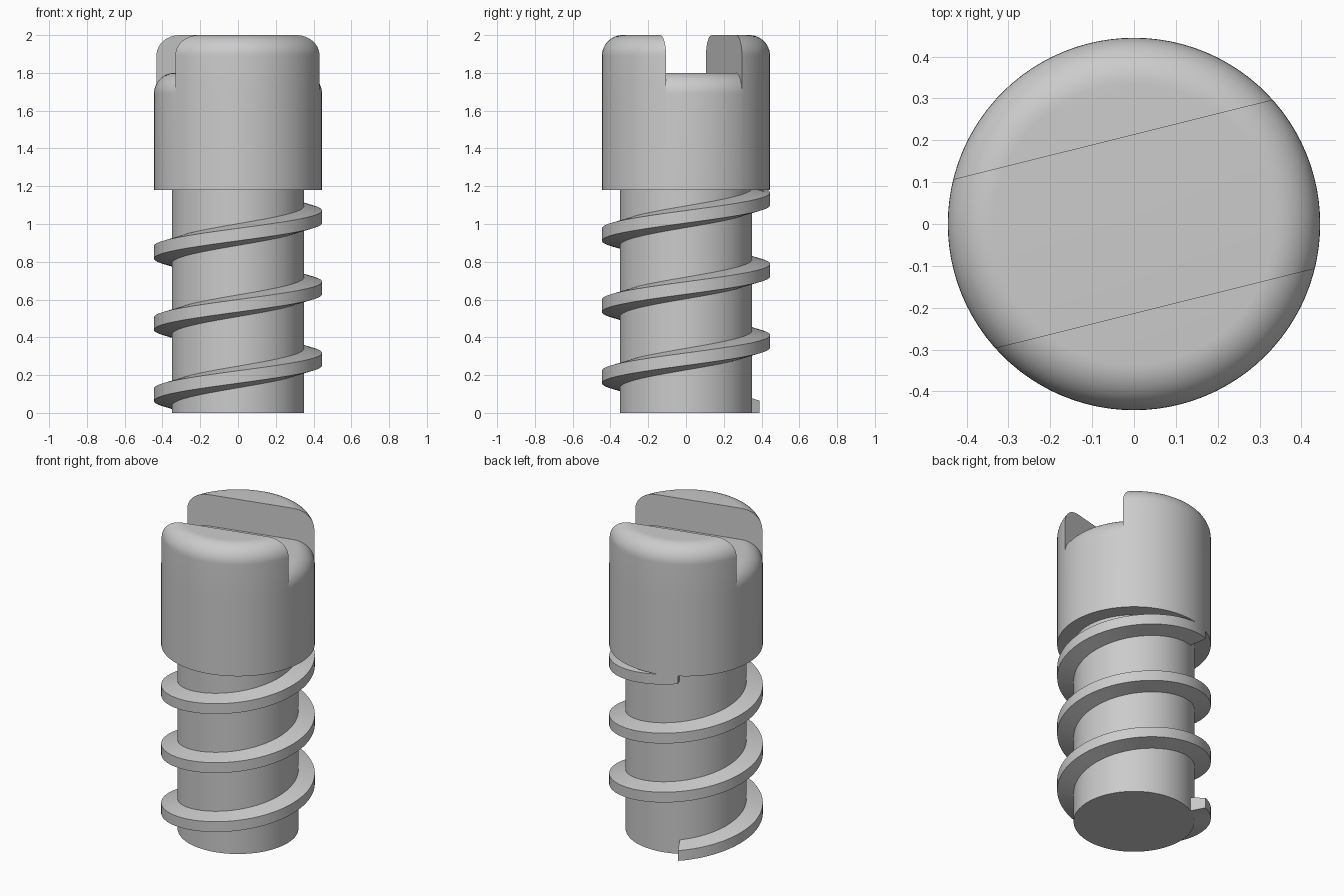
import bpy, bmesh, math
from mathutils import Vector

if "Cube" in bpy.data.objects:
    bpy.data.objects.remove(bpy.data.objects["Cube"])

SEG = 96
SHANK_R, HEAD_R, FILLET = 0.35, 0.445, 0.11
HEAD_Z, SLOT_Z, TOP_Z = 1.18, 1.8, 2.0
SPLIT_Z = SLOT_Z - FILLET
SLOT_HALF, SLOT_ANGLE = 0.207, math.radians(14)

grey = bpy.data.materials.new("plain grey")
grey.use_nodes = True
grey.diffuse_color = (0.6, 0.6, 0.6, 1)
grey.node_tree.nodes["Principled BSDF"].inputs["Base Color"].default_value = (0.6, 0.6, 0.6, 1)


def finish(name, bm):
    bmesh.ops.recalc_face_normals(bm, faces=bm.faces)
    mesh = bpy.data.meshes.new(name)
    bm.to_mesh(mesh)
    bm.free()
    mesh.materials.append(grey)
    obj = bpy.data.objects.new(name, mesh)
    bpy.context.collection.objects.link(obj)
    bpy.ops.object.select_all(action="DESELECT")
    obj.select_set(True)
    bpy.context.view_layer.objects.active = obj
    bpy.ops.object.shade_smooth_by_angle(angle=math.radians(30))
    return obj


def revolve(bm, profile, cap_start=False, cap_end=False):
    """Turn a (radius, z) profile around the z axis; return its geometry."""
    rings = [[bm.verts.new((r * math.cos(2 * math.pi * i / SEG),
                            r * math.sin(2 * math.pi * i / SEG), z))
              for i in range(SEG)] for r, z in profile]
    faces = []
    for a, b in zip(rings, rings[1:]):
        for i in range(SEG):
            j = (i + 1) % SEG
            faces.append(bm.faces.new((a[i], a[j], b[j], b[i])))
    if cap_start:
        faces.append(bm.faces.new(rings[0][::-1]))
    if cap_end:
        faces.append(bm.faces.new(rings[-1]))
    edges = {e for f in faces for e in f.edges}
    return [v for ring in rings for v in ring] + list(edges) + faces


def dome(top):
    """Rounded-edge profile from the split height up to a flat top."""
    start = [(HEAD_R, SPLIT_Z)] if top - FILLET > SPLIT_Z + 0.01 else []
    arc = [math.pi / 2 * i / 12 for i in range(13)]
    return start + [(HEAD_R - FILLET + FILLET * math.cos(a),
                     top - FILLET + FILLET * math.sin(a)) for a in arc]


def cut(bm, geom, side, **clear):
    """Slice along one slot wall; the normal points away from the slot."""
    normal = Vector((-math.sin(SLOT_ANGLE), math.cos(SLOT_ANGLE), 0)) * side
    res = bmesh.ops.bisect_plane(bm, geom=geom, dist=1e-6, plane_co=normal * SLOT_HALF,
                                 plane_no=normal, **clear)
    alive = [g for g in res["geom"] if g.is_valid]
    return alive, [v for v in res["geom_cut"] if isinstance(v, bmesh.types.BMVert)]


# Slotted head: lower drum, rounded slot floor, two raised lobes
bm = bmesh.new()
geom = revolve(bm, [(SHANK_R - 0.02, HEAD_Z), (HEAD_R, HEAD_Z), (HEAD_R, SPLIT_Z)])
for side in (1, -1):
    geom, _ = cut(bm, geom, side)
geom = revolve(bm, dome(SLOT_Z), cap_end=True)
for side in (1, -1):
    geom, _ = cut(bm, geom, side, clear_outer=True)
for side in (1, -1):
    geom = revolve(bm, dome(TOP_Z), cap_end=True)
    _, rim = cut(bm, geom, side, clear_inner=True)
    # flat slot wall
    mid = sum((v.co for v in rim), Vector()) / len(rim)
    along = Vector((math.cos(SLOT_ANGLE), math.sin(SLOT_ANGLE), 0))
    rim.sort(key=lambda v: math.atan2(v.co.z - mid.z, (v.co - mid).dot(along)))
    bm.faces.new(rim)
bmesh.ops.remove_doubles(bm, verts=bm.verts, dist=1e-5)
finish("slotted_head", bm)

# Shank
bm = bmesh.new()
revolve(bm, [(SHANK_R, 0), (SHANK_R, HEAD_Z + 0.01)], cap_start=True, cap_end=True)
finish("shank", bm)

# Helical thread with a tapered section
PITCH, TURNS, STEPS = 0.377, 3, 288
START, START_Z = math.radians(119), 0.032
ROOT_R, ROOT_HALF, CREST_HALF = SHANK_R - 0.01, 0.06, 0.033
section = [(ROOT_R, -ROOT_HALF), (HEAD_R, -CREST_HALF), (HEAD_R, CREST_HALF), (ROOT_R, ROOT_HALF)]
bm = bmesh.new()
rings = []
for i in range(STEPS + 1):
    t = TURNS * i / STEPS
    a = START + 2 * math.pi * t
    rings.append([bm.verts.new((r * math.cos(a), r * math.sin(a),
                                min(max(START_Z + PITCH * t + dz, 0), HEAD_Z + 0.01)))
                  for r, dz in section])
for a, b in zip(rings, rings[1:]):
    for i in range(4):
        j = (i + 1) % 4
        bm.faces.new((a[i], a[j], b[j], b[i]))
bm.faces.new(rings[0][::-1])
bm.faces.new(rings[-1])
finish("thread", bm)
